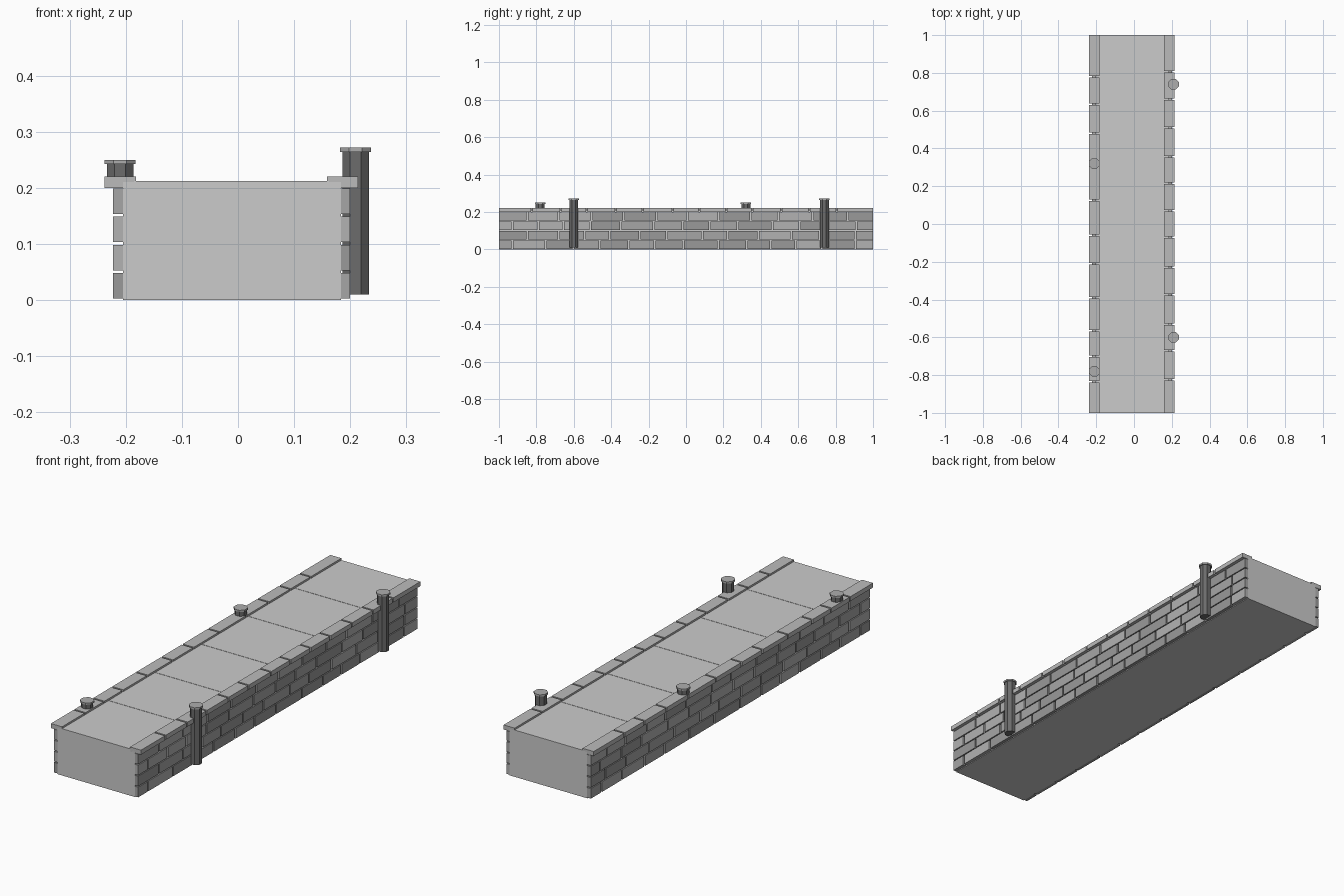
import bpy, bmesh, math, random
from mathutils import Matrix

if "Cube" in bpy.data.objects:
    bpy.data.objects.remove(bpy.data.objects["Cube"])

random.seed(4)
GAP = 0.008


def grey(name, v):
    m = bpy.data.materials.new(name)
    m.diffuse_color = (v, v, v, 1)
    m.use_nodes = True
    m.node_tree.nodes["Principled BSDF"].inputs["Base Color"].default_value = m.diffuse_color
    return m


STONE = grey("stone", 0.53)
COPING = grey("coping_stone", 0.5)
BRICKS = [grey("brick_dark", 0.32), grey("brick_mid", 0.38), grey("brick_light", 0.45)]
IRON = grey("dark_iron", 0.15)
CAP = grey("cap_metal", 0.42)


def add_box(bm, x0, x1, y0, y1, z0, z1, mat=0):
    m = Matrix.LocRotScale(((x0 + x1) / 2, (y0 + y1) / 2, (z0 + z1) / 2), None,
                           (x1 - x0, y1 - y0, z1 - z0))
    vs = bmesh.ops.create_cube(bm, size=1, matrix=m)["verts"]
    for f in {f for v in vs for f in v.link_faces}:
        f.material_index = mat


def add_prism(bm, x, y, r, z0, z1, mat):
    m = Matrix.Translation((x, y, (z0 + z1) / 2)) @ Matrix.Rotation(math.pi / 8, 4, 'Z')
    vs = bmesh.ops.create_cone(bm, cap_ends=True, segments=8, radius1=r, radius2=r,
                               depth=z1 - z0, matrix=m)["verts"]
    for f in {f for v in vs for f in v.link_faces}:
        f.material_index = mat


def finish(bm, name, mats):
    me = bpy.data.meshes.new(name)
    for m in mats:
        me.materials.append(m)
    bm.to_mesh(me)
    bm.free()
    ob = bpy.data.objects.new(name, me)
    bpy.context.collection.objects.link(ob)
    return ob


def spans(joints):
    """Pairs of start/end along y, leaving a gap at each joint."""
    pts = sorted(joints)
    starts = [-1] + [p + GAP / 2 for p in pts]
    ends = [p - GAP / 2 for p in pts] + [1]
    return zip(starts, ends)


# solid core of the pier
bm = bmesh.new()
add_box(bm, -0.205, 0.184, -1, 1, 0, 0.21)
finish(bm, "pier_core", [STONE])

# six paving slabs on the deck
bm = bmesh.new()
for i in range(6):
    y = -1 + i / 3
    add_box(bm, -0.185, 0.162, y + (0.001 if i else 0),
            y + 1 / 3 - (0.001 if i < 5 else 0), 0.205, 0.212)
finish(bm, "deck_slabs", [STONE])

# four courses of facing bricks on each long side
for name, x0, x1 in (("left_bricks", -0.223, -0.204), ("right_bricks", 0.183, 0.2)):
    bm = bmesh.new()
    for row in range(4):
        joints, y = [], -1 + (0.07 if row % 2 == 0 else 0.15)
        while y < 0.95:
            joints.append(y)
            y += random.uniform(0.13, 0.19)
        for a, b in spans(joints):
            add_box(bm, x0, x1, a, b, row * 0.05 + 0.003, row * 0.05 + 0.0485,
                    random.randrange(3))
    finish(bm, name, BRICKS)

# coping stones along both top edges
left = (0.78, 0.635, 0.48, 0.32, 0.125, -0.06, -0.21, -0.39, -0.565, -0.70, -0.835)
right = (0.805, 0.66, 0.51, 0.355, 0.215, 0.07, -0.07, -0.23, -0.375, -0.53, -0.67, -0.825)
for name, x0, x1, joints in (("left_coping", -0.2375, -0.182, left),
                             ("right_coping", 0.159, 0.214, right)):
    bm = bmesh.new()
    for a, b in spans(joints):
        add_box(bm, x0, x1, a, b, 0.2, 0.2205)
    finish(bm, name, [COPING])

# short bollards on the left coping, tall mooring posts on the right wall
for name, x, ys, z0, z1 in (("bollard", -0.21, (0.32, -0.78), 0.215, 0.25),
                            ("mooring_post", 0.2095, (-0.6, 0.74), 0.01, 0.272)):
    for i, y in enumerate(ys):
        bm = bmesh.new()
        add_prism(bm, x, y, 0.0255, z0, z1 - 0.008, 0)
        add_prism(bm, x, y, 0.03, z1 - 0.008, z1, 1)
        finish(bm, f"{name}_{i + 1}", [IRON, CAP])
